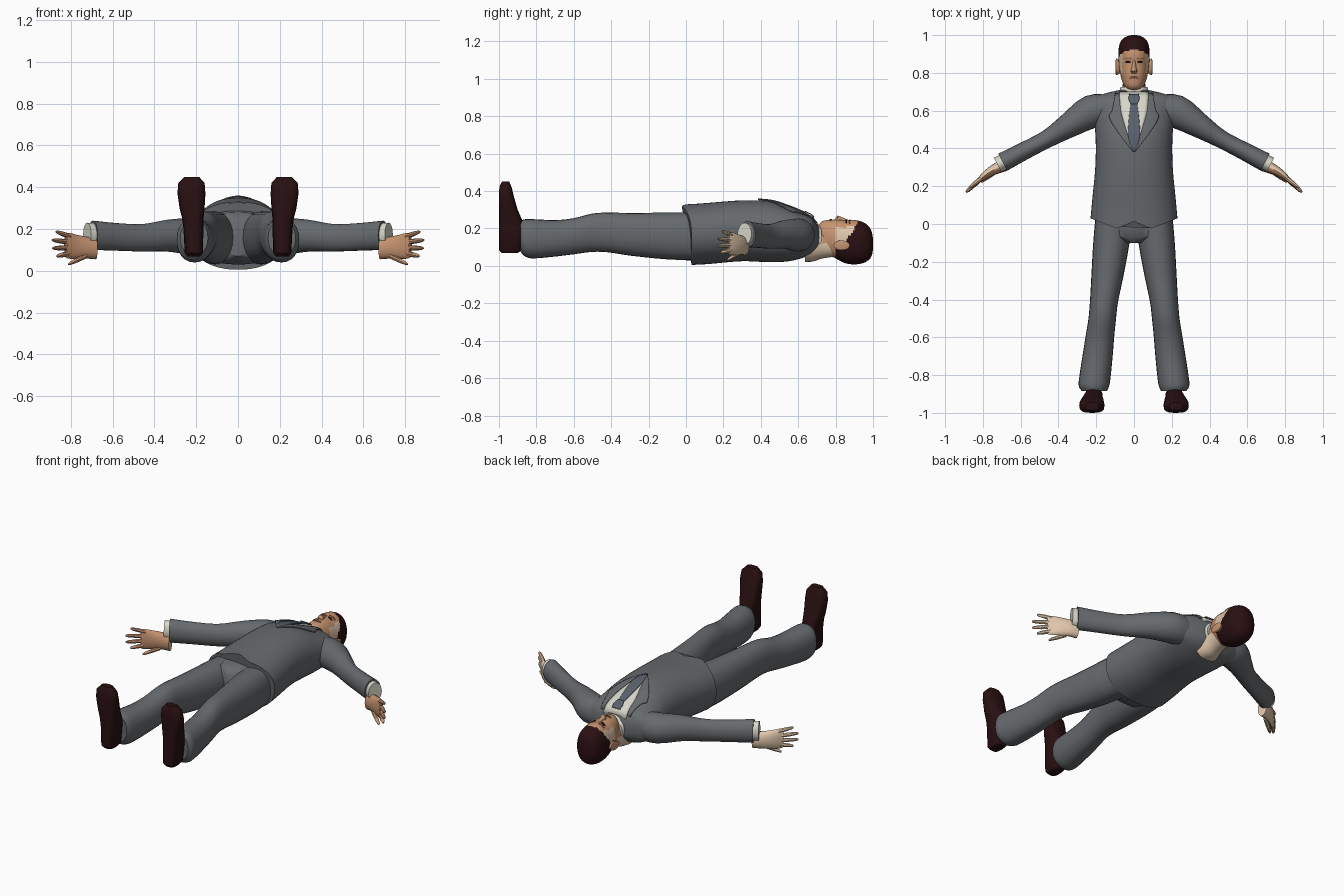
import bpy, bmesh, math
from mathutils import Vector

if "Cube" in bpy.data.objects:
    bpy.data.objects.remove(bpy.data.objects["Cube"])


def mat(name, rgb):
    m = bpy.data.materials.new(name)
    m.diffuse_color = (*rgb, 1)
    m.use_nodes = True
    m.node_tree.nodes["Principled BSDF"].inputs["Base Color"].default_value = m.diffuse_color
    return m


SUIT = mat("suit grey", (0.135, 0.145, 0.155))
DARK = mat("dark brown", (0.022, 0.005, 0.006))
SKIN = mat("tan skin", (0.56, 0.29, 0.16))
PALE = mat("pale skin", (0.74, 0.56, 0.40))
SHIRT = mat("shirt white", (0.68, 0.67, 0.58))
TIE = mat("tie blue grey", (0.10, 0.12, 0.15))
LIP = mat("lip brown", (0.33, 0.14, 0.085))


def at(st, t):
    """Smooth interpolation of station rows, keyed on their first value."""
    t = min(max(t, st[0][0]), st[-1][0])
    i = max(k for k in range(len(st) - 1) if st[k][0] <= t)
    a, b = st[i], st[i + 1]
    h = b[0] - a[0]
    u = (t - a[0]) / h
    p, n = st[max(i - 1, 0)], st[min(i + 2, len(st) - 1)]
    out = [t]
    for k in range(1, len(a)):
        m0 = (b[k] - p[k]) / (b[0] - p[0]) * h
        m1 = (n[k] - a[k]) / (n[0] - a[0]) * h
        out.append((2*u**3 - 3*u*u + 1) * a[k] + (u**3 - 2*u*u + u) * m0
                   + (3*u*u - 2*u**3) * b[k] + (u**3 - u*u) * m1)
    return out


def dense(st, n):
    return [at(st, st[i][0] + (st[i + 1][0] - st[i][0]) * k / n)
            for i in range(len(st) - 1) for k in range(n)] + [list(st[-1])]


def oval(n, p=2.0):
    """Unit superellipse points."""
    pts = []
    for i in range(n):
        c, s = math.cos(2 * math.pi * i / n), math.sin(2 * math.pi * i / n)
        pts.append((math.copysign(abs(c) ** (2 / p), c), math.copysign(abs(s) ** (2 / p), s)))
    return pts


def finish(bm, name, mats, mirror=False, rule=None, angle=40, thick=0):
    bmesh.ops.recalc_face_normals(bm, faces=bm.faces)
    bm.normal_update()
    if rule:
        for f in bm.faces:
            f.material_index = rule(f.calc_center_median(), f.normal)
    me = bpy.data.meshes.new(name)
    bm.to_mesh(me)
    bm.free()
    ob = bpy.data.objects.new(name, me)
    bpy.context.collection.objects.link(ob)
    for m in mats:
        me.materials.append(m)
    bpy.ops.object.select_all(action='DESELECT')
    bpy.context.view_layer.objects.active = ob
    ob.select_set(True)
    bpy.ops.object.shade_smooth_by_angle(angle=math.radians(angle))
    if thick:
        s = ob.modifiers.new("thickness", 'SOLIDIFY')
        s.thickness, s.offset = thick, 0
    if mirror:
        ob.modifiers.new("mirror", 'MIRROR')
    return ob


def loft(name, rings, mats, **kw):
    bm = bmesh.new()
    vs = [[bm.verts.new(p) for p in r] for r in rings]
    n = len(vs[0])
    for a, b in zip(vs, vs[1:]):
        for i in range(n):
            bm.faces.new((a[i], a[(i + 1) % n], b[(i + 1) % n], b[i]))
    bm.faces.new(vs[0])
    bm.faces.new(vs[-1])
    return finish(bm, name, mats, **kw)


def along_y(st, n=24, p=2.2):
    """Rings from rows (y, centre x, half width, z low, z high)."""
    return [[(cx + w * c, y, (a + b) / 2 + (b - a) / 2 * s) for c, s in oval(n, p)]
            for y, cx, w, a, b in st]


def along_arm(st, n=16):
    """Rings from rows (x, y, z, half width, half height), square to the path."""
    rings = []
    for i, (x, y, z, w, h) in enumerate(st):
        a, b = st[max(i - 1, 0)], st[min(i + 1, len(st) - 1)]
        d = Vector((b[0] - a[0], b[1] - a[1], 0)).normalized()
        rings.append([(x - d.y * w * c, y + d.x * w * c, z + h * s) for c, s in oval(n)])
    return rings


def front_z(st, p, x, y):
    _, cx, w, a, b = at(st, y)
    return (a + b) / 2 + (b - a) / 2 * max(0, 1 - min(1, abs(x / w)) ** p) ** (1 / p)


def plate(name, body, rows, m, lift, p=2.2, mirror=False):
    """Thin sheet from rows (y, x left, x right) laid on the front of a body."""
    bm = bmesh.new()
    g = []
    for y, a, b in dense(rows, 4):
        xs = [a + (b - a) * k / 8 for k in range(9)]
        g.append([bm.verts.new((x, y, front_z(body, p, x, y) + lift)) for x in xs])
    for r, s in zip(g, g[1:]):
        for i in range(8):
            bm.faces.new((r[i], r[i + 1], s[i + 1], s[i]))
    return finish(bm, name, [m], mirror=mirror, thick=0.006)


# Jacket body, with a shaped front hem
JACKET = [(0.03, 0, .23, .005, .33), (.12, 0, .222, .01, .337), (.3, 0, .205, .025, .35),
          (.45, 0, .203, .02, .345), (.55, 0, .212, .025, .315), (.63, 0, .222, .045, .282),
          (.67, 0, .21, .065, .262), (.692, 0, .15, .085, .24), (.71, 0, .075, .10, .215)]
rings = along_y(dense(JACKET, 4), 48)
hem = []
for x, y, z in rings[0]:
    ax = abs(x)
    if z > .17:
        y = .015 - .04 * ax / .09 if ax < .09 else -.025 + .055 * (ax - .09) / .14
    hem.append((x, y, z))
rings[0] = hem
loft("jacket", rings, [SUIT])

# Shirt front, tie and lapels
plate("shirt_front", JACKET, [(.39, -.004, .004), (.5, -.042, .042), (.6, -.07, .07),
                              (.7, -.078, .078)], SHIRT, .002)
plate("tie", JACKET, [(.385, -.004, .004), (.46, -.03, .03), (.56, -.027, .027),
                      (.64, -.016, .016)], TIE, .007)
plate("tie_knot", JACKET, [(.635, -.017, .017), (.66, -.028, .028), (.685, -.026, .026)], TIE, .012)
plate("lapel", JACKET, [(.385, .004, .008), (.5, .042, .095), (.57, .063, .132),
                        (.6, .07, .115), (.69, .078, .10)], SUIT, .006, mirror=True)

# Trousers: hips and legs
loft("trouser_hips", along_y([(-.1, 0, .06, .07, .25), (-.07, 0, .17, .045, .28),
                              (0, 0, .2, .03, .288), (.1, 0, .2, .03, .29)], 32, 2.4), [SUIT])
LEG = [(-.885, .21, .066, .075, .24), (-.86, .212, .080, .05, .25), (-.82, .208, .083, .04, .25),
       (-.7, .193, .08, .05, .245), (-.6, .181, .076, .062, .255), (-.5, .168, .073, .075, .28),
       (-.42, .16, .074, .073, .285), (-.3, .144, .083, .055, .283), (-.1, .12, .096, .035, .285),
       (.06, .108, .094, .03, .285)]
loft("trouser_leg", along_y(dense(LEG, 3)), [SUIT], mirror=True)

# Shoes, rows of (z, centre x, half width, sole y, top y)
SHOE = [(.068, .212, .03, -.985, -.90), (.085, .212, .043, -1, -.88), (.2, .213, .048, -1, -.865),
        (.25, .216, .051, -1, -.878), (.3, .22, .06, -1, -.9), (.37, .223, .067, -1, -.92),
        (.42, .223, .063, -.998, -.932), (.45, .222, .035, -.985, -.945)]
loft("shoe", [[(cx + w * c, (a + b) / 2 + (b - a) / 2 * s, z) for c, s in oval(16, 3)]
              for z, cx, w, a, b in SHOE], [DARK], mirror=True)

# Sleeves and shirt cuffs
SLEEVE = [(.13, .61, .165, .075, .085), (.225, .595, .165, .088, .088), (.34, .525, .168, .067, .076),
          (.455, .453, .158, .048, .066), (.575, .39, .162, .047, .066), (.695, .327, .17, .051, .07)]
loft("sleeve", along_arm(dense(SLEEVE, 3), 24), [SUIT], mirror=True)
loft("shirt_cuff", along_arm([(.67, .34, .17, .042, .058), (.722, .313, .172, .042, .058)], 24),
     [SHIRT], mirror=True)


# Hands: dark palm side faces the feet
def palm_side(c, n):
    return 1 if n.y > 0.1 else 0


HAND = [(.68, .31, .105, .03, .05), (.72, .298, .11, .03, .052), (.775, .268, .115, .022, .058),
        (.81, .24, .12, .015, .062), (.825, .226, .122, .011, .058)]
loft("palm", along_arm(dense(HAND, 2)), [SKIN, PALE], mirror=True, rule=palm_side)
FINGERS = [((.805, .243, .165), (.872, .192, .187)), ((.812, .24, .138), (.89, .168, .147)),
           ((.812, .24, .11), (.888, .168, .108)), ((.81, .24, .083), (.868, .185, .07)),
           ((.73, .28, .07), (.812, .222, .032))]
for k, (a, b) in enumerate(FINGERS):
    a, b = Vector(a), Vector(b)
    st = [(*a.lerp(b, t), r, r) for t, r in ((0, .0125), (.5, .012), (.88, .009), (1, .004))]
    loft("thumb" if k == 4 else "finger_%d" % (k + 1), along_arm(st, 8), [SKIN, PALE],
         mirror=True, rule=palm_side)

# Neck and shirt collar
loft("neck", along_y(dense([(.635, 0, .085, .02, .16), (.68, 0, .072, .024, .19), (.73, 0, .06, .04, .2),
                            (.8, 0, .06, .05, .2)], 3), 28), [SKIN, PALE],
     rule=lambda c, n: 1 if c.z < .12 else 0)
loft("shirt_collar", along_y([(.66, 0, .085, .085, .245), (.69, 0, .082, .085, .238),
                              (.725, 0, .07, .09, .205)], 28), [SHIRT])

# Head with hair cap
HEAD = [(.705, 0, .03, .12, .215), (.725, 0, .048, .09, .237), (.75, 0, .061, .07, .244),
        (.8, 0, .074, .04, .247), (.85, 0, .080, .015, .244), (.9, 0, .083, .008, .246),
        (.95, 0, .077, .016, .232), (.98, 0, .06, .035, .208), (.995, 0, .035, .06, .175),
        (1.0, 0, .012, .09, .145)]


def head_rule(c, n):
    line = .80 if c.z < .13 else .865 + (c.z - .145) * .6
    if c.y > line:
        return 1
    return 2 if abs(c.x) > .062 and c.y > .8 else 0


loft("head", along_y(dense(HEAD, 6), 48), [SKIN, DARK, PALE], rule=head_rule)

# Nose, ears, eyes, brows and mouth
loft("nose", along_y([(.868, 0, .008, .22, .246), (.83, 0, .012, .22, .262), (.81, 0, .018, .22, .269),
                      (.798, 0, .014, .22, .255)], 12), [SKIN])
loft("ear", [[(x, .832 + .044 * r * c, .11 + .026 * r * s) for c, s in oval(14)]
             for x, r in ((.07, .7), (.086, .95), (.095, 1), (.098, .7))], [SKIN], mirror=True)
plate("eye", HEAD, [(.852, .024, .040), (.857, .018, .046), (.862, .024, .040)], DARK, .001, mirror=True)
plate("brow", HEAD, [(.873, .016, .052), (.88, .02, .05)], LIP, .001, mirror=True)
plate("mouth", HEAD, [(.768, -.014, .014), (.774, -.026, .026), (.78, -.014, .014)], LIP, .001)
